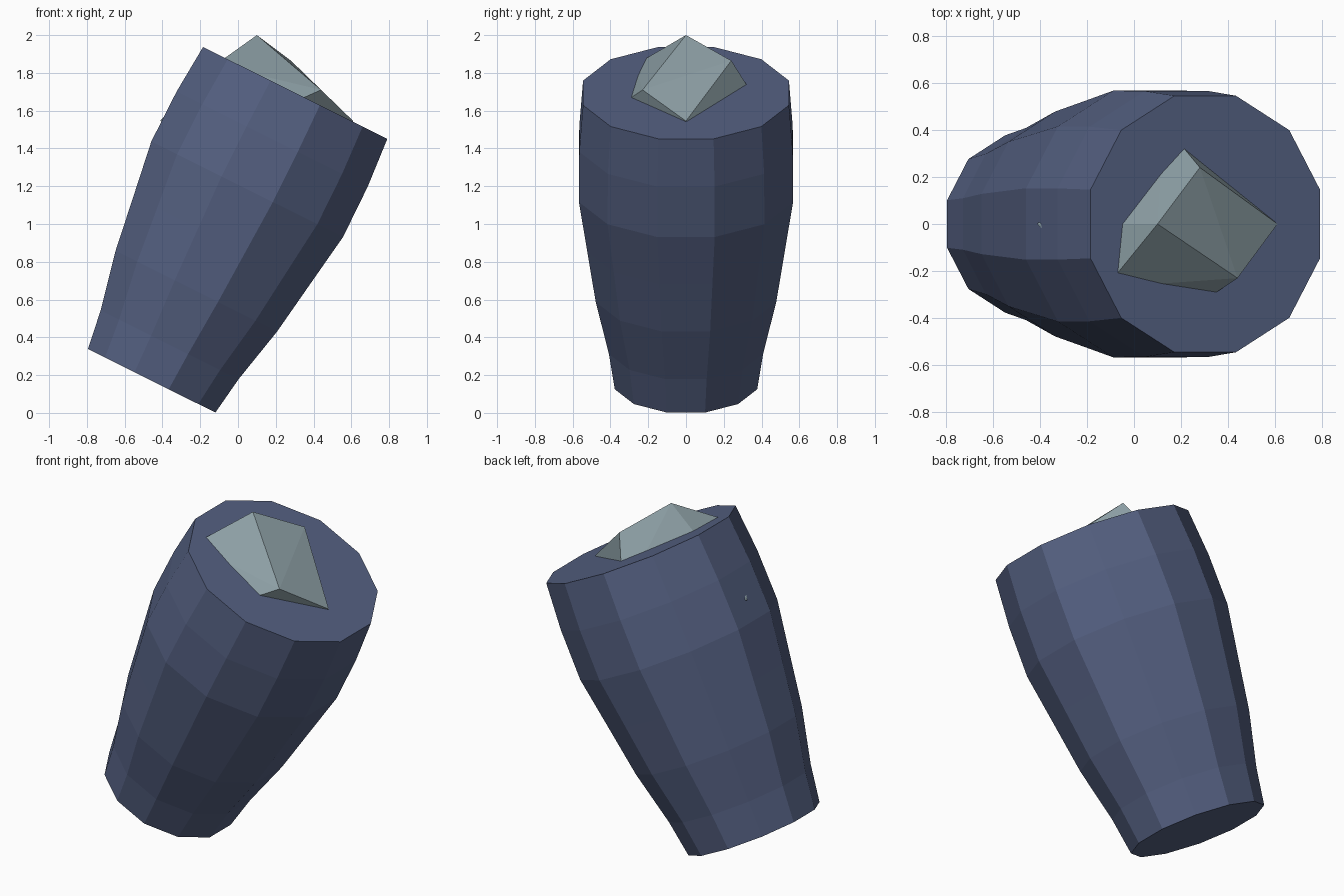
import bpy, bmesh, math
from mathutils import Vector, Matrix

if "Cube" in bpy.data.objects:
    bpy.data.objects.remove(bpy.data.objects["Cube"])


def material(name, rgb):
    m = bpy.data.materials.new(name)
    m.diffuse_color = (*rgb, 1)
    m.use_nodes = True
    m.node_tree.nodes["Principled BSDF"].inputs["Base Color"].default_value = m.diffuse_color
    return m


def finish(bm, name, mat):
    bmesh.ops.recalc_face_normals(bm, faces=bm.faces[:])
    me = bpy.data.meshes.new(name)
    bm.to_mesh(me)
    bm.free()
    me.materials.append(mat)
    ob = bpy.data.objects.new(name, me)
    bpy.context.collection.objects.link(ob)
    return ob


slate_blue = material("slate blue", (0.089, 0.117, 0.220))
pale_stone = material("pale grey green", (0.262, 0.342, 0.371))

# Tilted twelve-sided barrel: (distance along axis, distance to flat side)
PROFILE = [(0, .377), (.213, .408), (.53, .478), (.83, .522),
           (1.133, .567), (1.43, .565), (1.703, .545)]
SIDES = 12
bm = bmesh.new()
rings = []
for h, flat in PROFILE:
    r = flat / math.cos(math.pi / SIDES)
    rings.append([bm.verts.new((r * math.cos(a), r * math.sin(a), h))
                  for a in ((k + .5) * math.tau / SIDES for k in range(SIDES))])
for lo, hi in zip(rings, rings[1:]):
    for k in range(SIDES):
        n = (k + 1) % SIDES
        bm.faces.new((lo[k], lo[n], hi[n], hi[k]))
bm.faces.new(rings[0])
bm.faces.new(rings[-1])
bm.transform(Matrix.Translation((-.457, 0, .17)) @ Matrix.Rotation(math.radians(26.5), 4, 'Y'))
finish(bm, "barrel", slate_blue)

# Faceted stone sunk into the barrel's upper end
STONE = [(.10, 0, 2.0), (.61, 0, 1.545), (-.412, 0, 1.548),
         (.28, .24, 1.865), (.44, -.23, 1.71), (-.12, -.27, 1.843),
         (.17, -.41, 1.59), (.13, .42, 1.58), (.10, 0, 1.1)]
bm = bmesh.new()
for p in STONE:
    bm.verts.new(Vector(p))
bmesh.ops.convex_hull(bm, input=bm.verts[:])
finish(bm, "stone", pale_stone)
